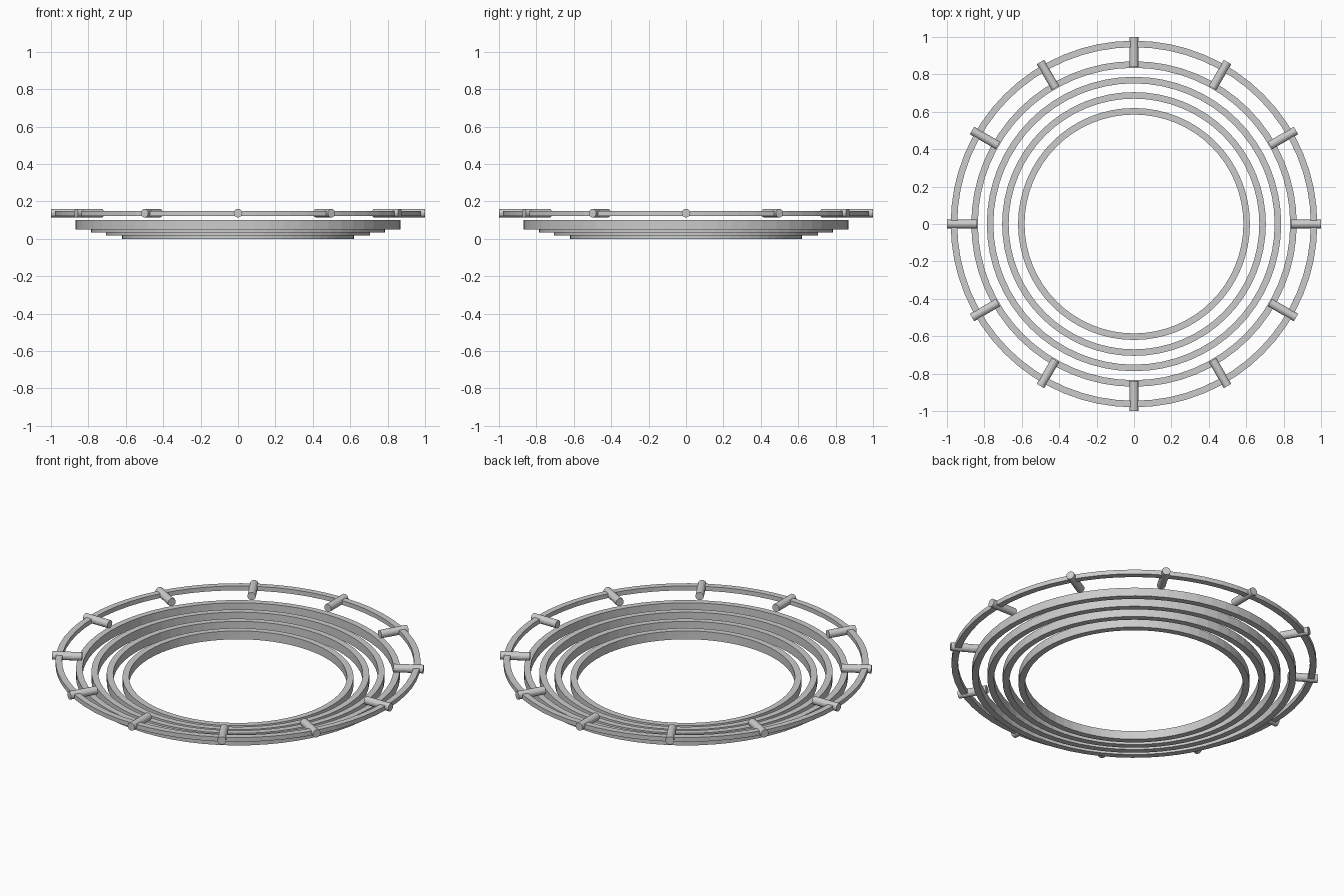
import bpy, bmesh, math
from mathutils import Matrix

if "Cube" in bpy.data.objects:
    bpy.data.objects.remove(bpy.data.objects["Cube"], do_unlink=True)

grey = bpy.data.materials.new("light_grey")
grey.use_nodes = True
grey.diffuse_color = (0.6, 0.6, 0.6, 1)
grey.node_tree.nodes["Principled BSDF"].inputs["Base Color"].default_value = (0.6, 0.6, 0.6, 1)


def add_object(name, bm):
    bmesh.ops.recalc_face_normals(bm, faces=bm.faces)
    mesh = bpy.data.meshes.new(name)
    bm.to_mesh(mesh)
    bm.free()
    mesh.materials.append(grey)
    obj = bpy.data.objects.new(name, mesh)
    bpy.context.collection.objects.link(obj)
    return obj


def ring(name, outer, width, bottom, top, sides=64):
    """Rectangular section swept once around z."""
    bm = bmesh.new()
    inner = outer - width
    section = [(inner, bottom), (outer, bottom), (outer, top), (inner, top)]
    loops = []
    for i in range(sides):
        a = math.tau * i / sides
        loops.append([bm.verts.new((r * math.cos(a), r * math.sin(a), z)) for r, z in section])
    for i in range(sides):
        p, q = loops[i], loops[(i + 1) % sides]
        for k in range(4):
            n = (k + 1) % 4
            bm.faces.new((p[k], q[k], q[n], p[n]))
    return add_object(name, bm)


# Four stepped rings, rising outwards
for i, radius in enumerate((0.62, 0.705, 0.787, 0.87)):
    base = i * 0.0165
    ring(f"stepped_ring_{i + 1}", radius, 0.035, base, base + 0.05)

# Thin outer hoop
ring("outer_hoop", 0.98, 0.035, 0.122, 0.148)

# Radial pegs across the hoop
for i in range(12):
    bm = bmesh.new()
    turn = Matrix.Rotation(math.tau * i / 12, 4, "Z")
    place = Matrix.Translation((0.92, 0, 0.137)) @ Matrix.Rotation(math.pi / 2, 4, "Y")
    bmesh.ops.create_cone(bm, cap_ends=True, segments=16, radius1=0.023, radius2=0.023,
                          depth=0.16, matrix=turn @ place)
    add_object(f"radial_peg_{i + 1}", bm)
